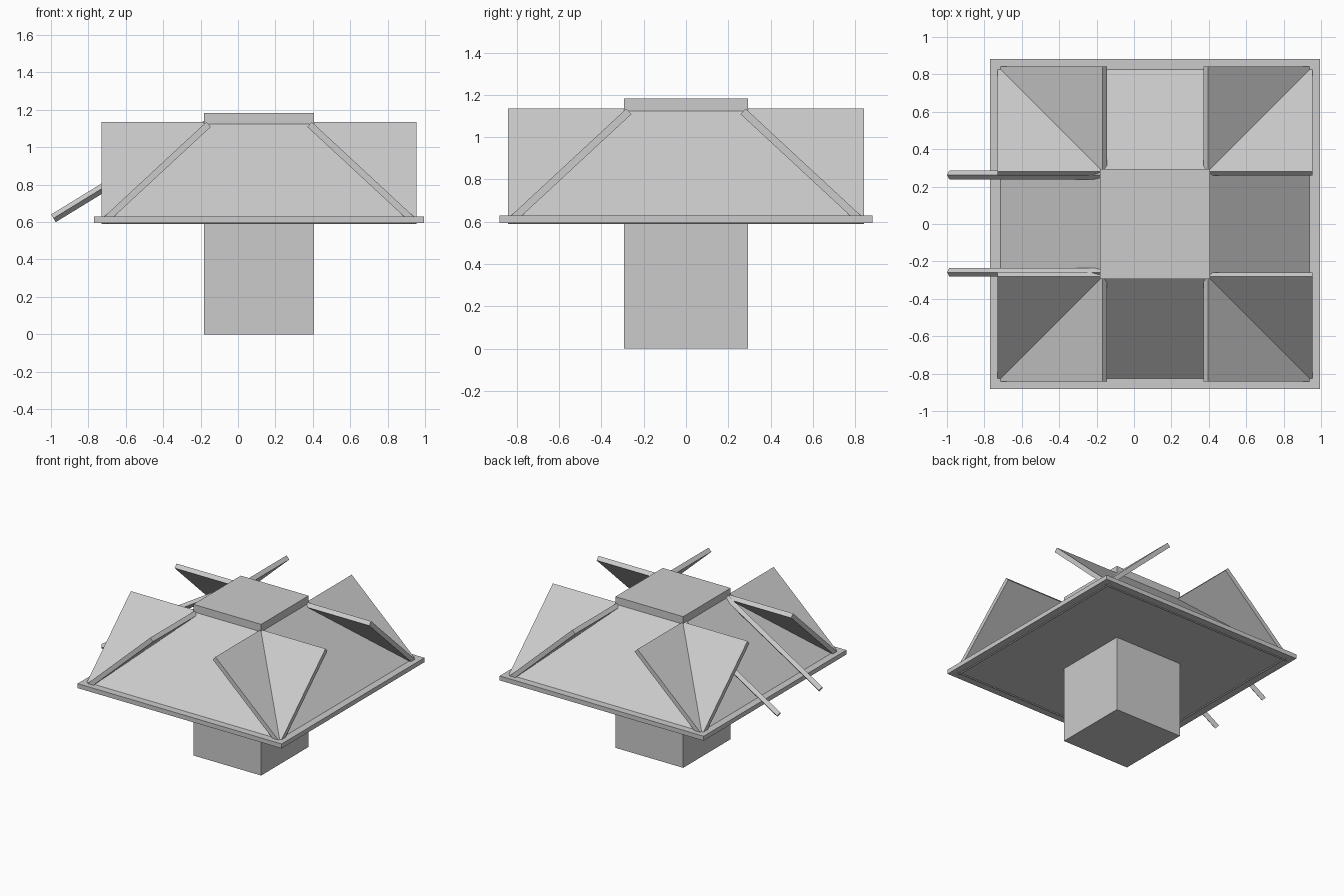
import bpy, bmesh
from math import radians
from mathutils import Matrix, Vector

if "Cube" in bpy.data.objects:
    bpy.data.objects.remove(bpy.data.objects["Cube"])

CX = 0.1125  # tower axis; the struts on the left shift it off centre


def finish(name, bm):
    bmesh.ops.recalc_face_normals(bm, faces=bm.faces)
    me = bpy.data.meshes.new(name)
    bm.to_mesh(me)
    bm.free()
    ob = bpy.data.objects.new(name, me)
    bpy.context.collection.objects.link(ob)
    return ob


def box(name, half, z0, z1):
    bm = bmesh.new()
    bmesh.ops.create_cube(bm, size=1)
    bmesh.ops.scale(bm, vec=(2 * half, 2 * half, z1 - z0), verts=bm.verts)
    bmesh.ops.translate(bm, vec=(CX, 0, (z0 + z1) / 2), verts=bm.verts)
    return finish(name, bm)


def roof_panel(name, turn):
    # sloped rectangular slab, drawn as a side profile and extruded along y
    profile = [(0.8425, 0.615), (0.282, 1.135), (0.258, 1.109), (0.819, 0.589)]
    bm = bmesh.new()
    face = bm.faces.new([bm.verts.new((r, -0.8425, z)) for r, z in profile])
    ext = bmesh.ops.extrude_face_region(bm, geom=[face])
    verts = [v for v in ext["geom"] if isinstance(v, bmesh.types.BMVert)]
    bmesh.ops.translate(bm, vec=(0, 1.685, 0), verts=verts)
    bm.transform(Matrix.Translation((CX, 0, 0)) @ Matrix.Rotation(radians(turn), 4, 'Z'))
    return finish(name, bm)


def strut(name, y):
    # four-sided rod set on its edge
    a, b = Vector((-0.987, y, 0.62)), Vector((-0.13, y, 1.145))
    d = b - a
    bm = bmesh.new()
    bmesh.ops.create_cone(bm, cap_ends=True, segments=4, radius1=0.024,
                          radius2=0.024, depth=d.length)
    slope = Matrix.Rotation(Vector((0, 0, 1)).angle(d), 4, 'Y')
    # put diamond corners on the vertical and sideways axes
    corner = next(iter(bm.verts)).co
    if abs(abs(corner.x) - abs(corner.y)) < 0.001:
        slope = slope @ Matrix.Rotation(radians(45), 4, 'Z')
    bm.transform(Matrix.Translation((a + b) / 2) @ slope)
    return finish(name, bm)


# central tower and square eave plate
box("tower", 0.2935, 0, 1.183)
box("eave_plate", 0.883, 0.595, 0.63)

# four crossing roof panels
for side, turn in (("right", 0), ("back", 90), ("left", 180), ("front", 270)):
    roof_panel("roof_panel_" + side, turn)

# pair of struts sloping down on the left
for side, y in (("front", -0.258), ("back", 0.262)):
    strut("strut_" + side, y)
